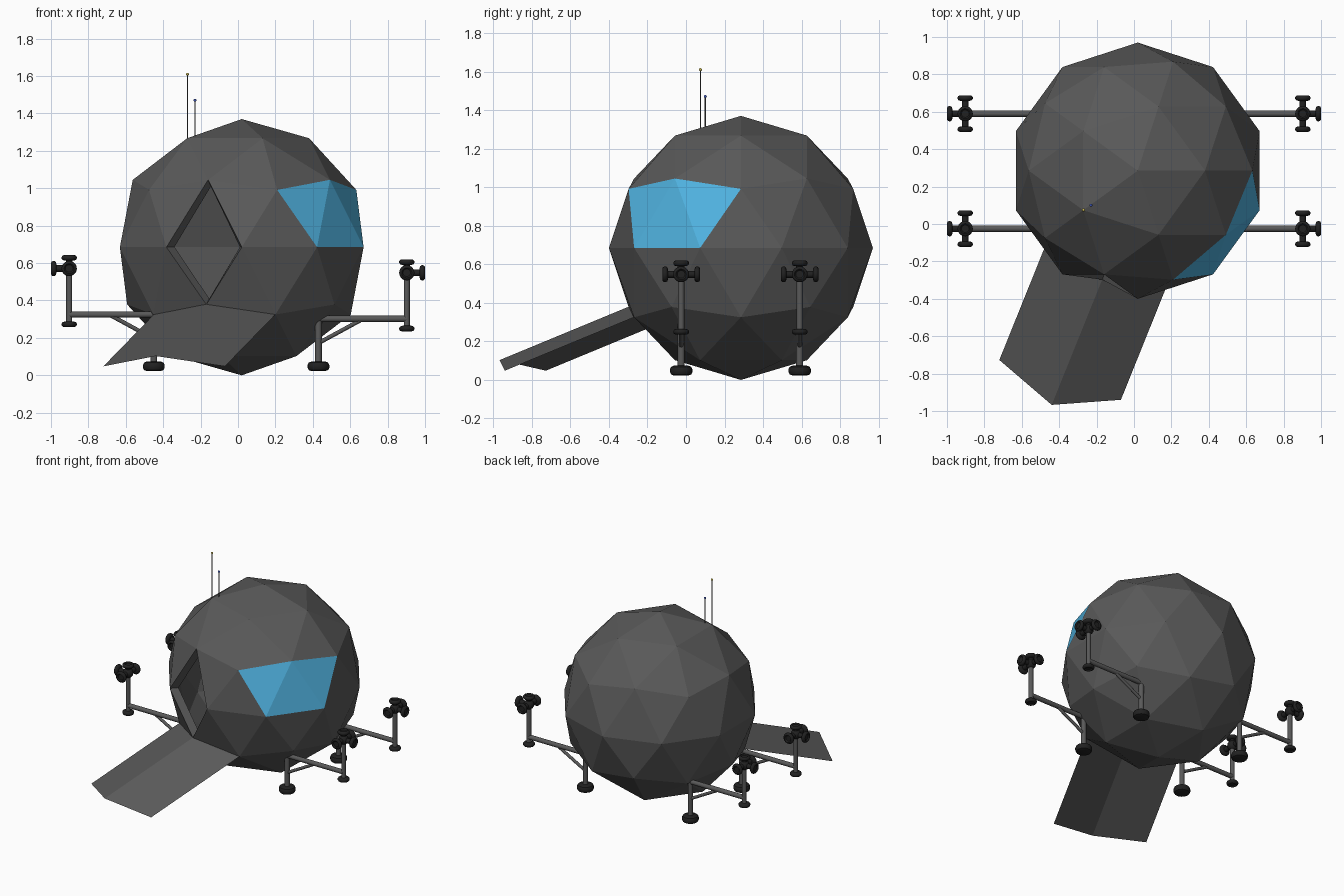
import bpy, bmesh, math
from mathutils import Vector, Matrix

if "Cube" in bpy.data.objects:
    bpy.data.objects.remove(bpy.data.objects["Cube"])

C = Vector((0.02, 0.285, 0.685))   # hull centre
R = 0.685


def material(name, rgb):
    m = bpy.data.materials.new(name)
    m.diffuse_color = (*rgb, 1)
    m.use_nodes = True
    m.node_tree.nodes["Principled BSDF"].inputs["Base Color"].default_value = m.diffuse_color
    return m


GREY = material("dark_grey", (0.1, 0.1, 0.1))
PIPE = material("pipe_grey", (0.1, 0.1, 0.1))
BLACK = material("black", (0.015, 0.015, 0.015))
GLASS = material("window_blue", (0.08, 0.45, 0.75))
YELLOW = material("yellow", (0.6, 0.5, 0.1))
BLUE = material("blue", (0.05, 0.1, 0.5))


def make(name, bm, *mats, smooth=False):
    mesh = bpy.data.meshes.new(name)
    bm.to_mesh(mesh)
    bm.free()
    for m in mats:
        mesh.materials.append(m)
    ob = bpy.data.objects.new(name, mesh)
    bpy.context.collection.objects.link(ob)
    if smooth:
        bpy.ops.object.select_all(action='DESELECT')
        ob.select_set(True)
        bpy.context.view_layer.objects.active = ob
        bpy.ops.object.shade_smooth_by_angle(angle=math.radians(40))
    return ob


def rod(bm, a, b, r, seg=16):
    a, b = Vector(a), Vector(b)
    d = b - a
    m = Matrix.Translation((a + b) / 2) @ d.to_track_quat('Z', 'Y').to_matrix().to_4x4()
    bmesh.ops.create_cone(bm, cap_ends=True, segments=seg, radius1=r, radius2=r,
                          depth=d.length, matrix=m)


def ball(bm, p, r, seg=16):
    bmesh.ops.create_uvsphere(bm, u_segments=seg, v_segments=seg // 2, radius=r,
                              matrix=Matrix.Translation(p))


def lathe(bm, profile, pos, axis=(0, 0, 1), seg=20):
    m = Matrix.Translation(pos) @ Vector(axis).to_track_quat('Z', 'Y').to_matrix().to_4x4()
    rings = [[bm.verts.new(m @ Vector((r * math.cos(2 * math.pi * i / seg),
                                       r * math.sin(2 * math.pi * i / seg), h)))
              for i in range(seg)] for r, h in profile]
    for lo, hi in zip(rings, rings[1:]):
        for i in range(seg):
            j = (i + 1) % seg
            bm.faces.new((lo[i], lo[j], hi[j], hi[i]))
    bm.faces.new(rings[0][::-1])
    bm.faces.new(rings[-1])


# Faceted hull: thick hollow shell with blue window faces and diamond doorway
bm = bmesh.new()
bmesh.ops.create_icosphere(bm, subdivisions=2, radius=R)
door = []
for f in bm.faces:
    c = f.calc_center_median()
    az = math.degrees(math.atan2(c.y, c.x))
    z = c.z / R
    if 0.1 < z < 0.5 and -63 < az < -9:
        f.material_index = 1
    if abs(z) < 0.3 and abs(az + 108) < 5:
        door.append(f)
bmesh.ops.delete(bm, geom=door, context='FACES')
bm.transform(Matrix.Translation(C))
hull = make("hull", bm, GREY, GLASS)
shell = hull.modifiers.new("thickness", 'SOLIDIFY')
shell.thickness = 0.06
shell.offset = -1

# Bent sheet ramp running down from the doorway
bm = bmesh.new()
top = [Vector(p) for p in ((-0.45, -0.057, 0.325), (-0.17, -0.297, 0.38), (0.2, -0.27, 0.325))]
slide = Vector((-0.27, -0.67, -0.277))
up = [bm.verts.new(p) for p in top]
low = [bm.verts.new(p + slide) for p in top]
for i in range(2):
    bm.faces.new((up[i], low[i], low[i + 1], up[i + 1]))
make("ramp", bm, GREY)

# Antennas with coloured tips
for name, x, y, z, mat in (("tall", -0.27, 0.075, 1.61, YELLOW), ("short", -0.23, 0.1, 1.47, BLUE)):
    bm = bmesh.new()
    rod(bm, (x, y, 1.24), (x, y, z), 0.003, 8)
    make(name + "_antenna", bm, PIPE)
    bm = bmesh.new()
    ball(bm, (x, y, z), 0.008, 12)
    make(name + "_antenna_tip", bm, mat, smooth=True)

FOOT = [(0.035, 0.022), (0.052, 0.028), (0.058, 0.04), (0.058, 0.056), (0.052, 0.068), (0.035, 0.075)]
NOZZLE = [(0.024, 0.0), (0.036, 0.004), (0.041, 0.012), (0.041, 0.019), (0.036, 0.027),
          (0.027, 0.03), (0.02, 0.022)]

# Landing legs with outrigger thrusters
for side, s, xf, arm in (("right", 1, 0.43, 0.302), ("left", -1, -0.45, 0.325)):
    for end, y in (("front", -0.025), ("back", 0.59)):
        name = f"{end}_{side}_"
        xp = 0.9025 * s
        head = Vector((xp, y, arm + 0.246))
        bm = bmesh.new()
        rod(bm, (xf, y, 0.05), (xf, y, arm), 0.018)
        ball(bm, (xf, y, arm), 0.018)
        rod(bm, (xf, y, arm), (xp, y, arm), 0.017)
        rod(bm, (xf, y, arm - 0.13), (xf + 0.23 * s, y, arm - 0.005), 0.011)
        rod(bm, (xp, y, arm - 0.05), head, 0.016)
        make(name + "leg_frame", bm, PIPE, smooth=True)

        bm = bmesh.new()
        lathe(bm, FOOT, (xf, y, 0))
        make(name + "foot", bm, BLACK, smooth=True)

        bm = bmesh.new()
        ball(bm, head, 0.036)
        for axis, gap in (((s, 0, 0), 0.068), ((0, 1, 0), 0.068), ((0, -1, 0), 0.068), ((0, 0, 1), 0.042)):
            a = Vector(axis)
            rod(bm, head, head + a * (gap + 0.005), 0.018)
            lathe(bm, NOZZLE, head + a * gap, axis)
        lathe(bm, NOZZLE, (xp, y, arm - 0.037), (0, 0, -1))
        make(name + "thruster", bm, BLACK, smooth=True)
